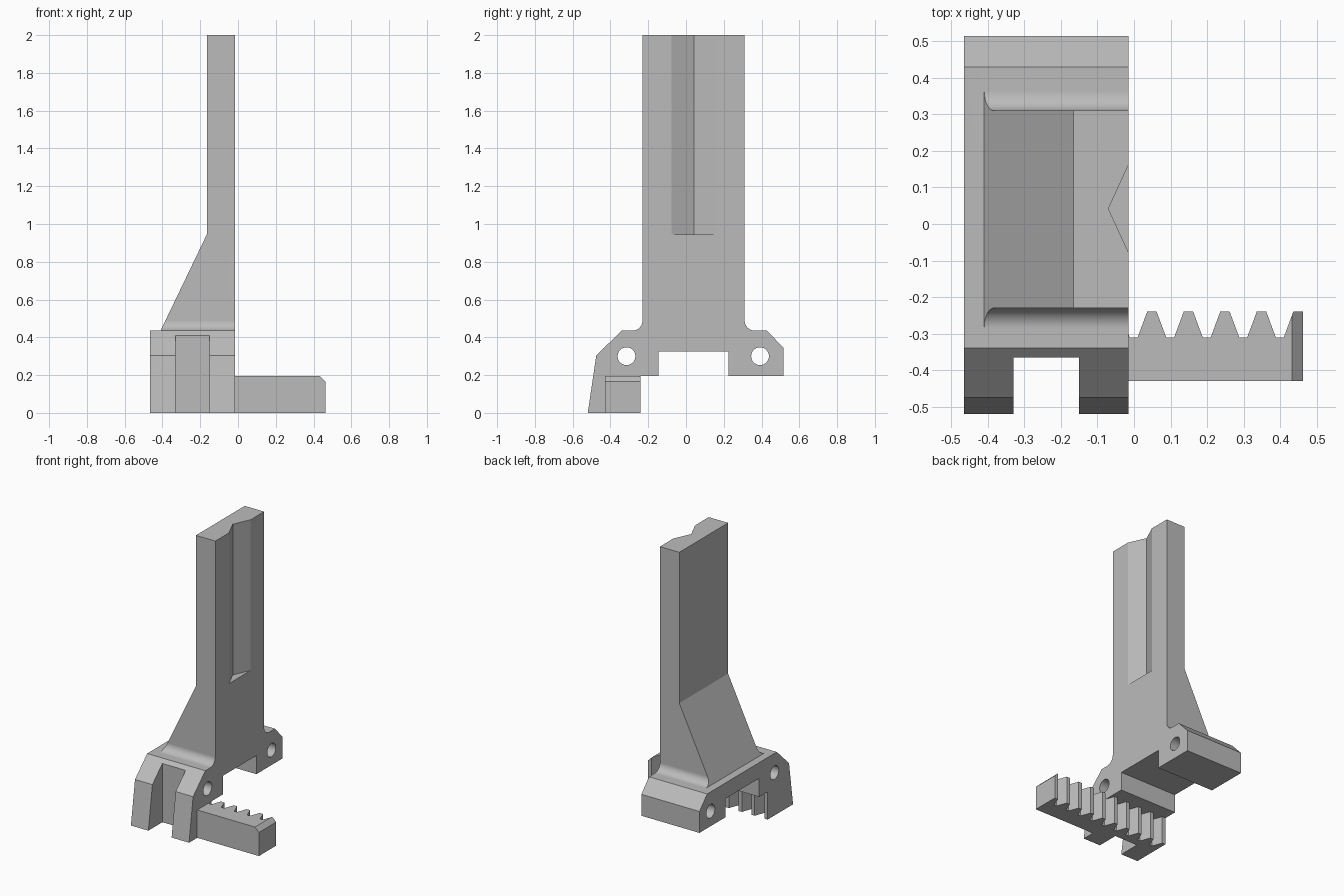
import bpy, bmesh, math
from mathutils import Vector

if "Cube" in bpy.data.objects:
    bpy.data.objects.remove(bpy.data.objects["Cube"], do_unlink=True)

grey = bpy.data.materials.new("plain_grey")
grey.use_nodes = True
grey.diffuse_color = (0.5, 0.5, 0.5, 1)
grey.node_tree.nodes["Principled BSDF"].inputs["Base Color"].default_value = (0.5, 0.5, 0.5, 1)


def prism(name, outline, axis, lo, hi):
    """Extrude a flat outline along an axis (0 = x, 1 = y, 2 = z)."""
    def place(p):
        co = list(p)
        co.insert(axis, lo)
        return co
    bm = bmesh.new()
    face = bm.faces.new([bm.verts.new(place(p)) for p in outline])
    moved = bmesh.ops.extrude_face_region(bm, geom=[face])["geom"]
    shift = Vector((0, 0, 0))
    shift[axis] = hi - lo
    bmesh.ops.translate(bm, vec=shift, verts=[v for v in moved if isinstance(v, bmesh.types.BMVert)])
    bmesh.ops.recalc_face_normals(bm, faces=bm.faces)
    mesh = bpy.data.meshes.new(name)
    bm.to_mesh(mesh)
    bm.free()
    mesh.materials.append(grey)
    obj = bpy.data.objects.new(name, mesh)
    bpy.context.collection.objects.link(obj)
    return obj


def arc(cy, cz, r, start, end, n):
    angles = [math.radians(start + (end - start) * i / n) for i in range(n + 1)]
    return [(cy + r * math.cos(a), cz + r * math.sin(a)) for a in angles]


def cut(obj, cutter):
    mod = obj.modifiers.new("cut", "BOOLEAN")
    mod.operation = "DIFFERENCE"
    mod.solver = "EXACT"
    mod.object = cutter
    bpy.context.view_layer.objects.active = obj
    bpy.ops.object.modifier_apply(modifier=mod.name)
    bpy.data.objects.remove(cutter, do_unlink=True)


BACK, FACE = -0.465, -0.015      # x range of the bracket
SHELF, FILLET = 0.435, 0.055
FOOT_REAR = -0.34

# Bracket: side silhouette of the feet, base and upright
side = [(FOOT_REAR, 0), (-0.52, 0), (-0.475, 0.305), (-0.34, SHELF)]
side += arc(-0.23 - FILLET, SHELF + FILLET, FILLET, -90, 0, 10)
side += [(-0.23, 2), (0.31, 2)]
side += arc(0.31 + FILLET, SHELF + FILLET, FILLET, 180, 270, 10)
side += [(0.43, SHELF), (0.515, 0.345), (0.515, 0.195), (0.225, 0.195), (0.225, 0.325),
         (-0.145, 0.325), (-0.145, 0.195), (FOOT_REAR, 0.195)]
bracket = prism("bracket", side, 0, BACK, FACE)

# Sloped brace and thin upright behind
cut(bracket, prism("brace_cutter", [(-0.165, 2.1), (-0.165, 0.945), (-0.41, SHELF),
                                    (-0.6, SHELF), (-0.6, 2.1)], 1, -0.7, 0.7))
# Slot between the front feet
cut(bracket, prism("slot_cutter", [(-0.33, -0.7), (-0.15, -0.7), (-0.15, -0.365),
                                   (-0.33, -0.365)], 2, -0.1, 0.6))
# V groove in the upright
cut(bracket, prism("groove_cutter", [(-0.07, 0.042), (0.04, -0.198), (0.04, 0.282)], 2, 0.945, 2.1))
# Bolt holes
for y in (-0.315, 0.392):
    cut(bracket, prism("hole_cutter", arc(y, 0.3, 0.047, 0, 348.75, 31), 0, -0.6, 0.1))

# Toothed rack
TIP, ROOT, END = -0.24, -0.31, 0.463
rack_outline = [(BACK, FOOT_REAR), (BACK, ROOT)]
for k in range(-5, 5):
    centre = 0.049 + 0.1 * k
    for dx, y in ((-0.039, ROOT), (-0.013, TIP), (0.013, TIP), (0.039, ROOT)):
        if BACK < centre + dx < END:
            rack_outline.append((centre + dx, y))
rack_outline.remove((BACK, ROOT))
rack_outline += [(END, TIP), (END, -0.43), (FACE, -0.43), (FACE, FOOT_REAR)]
rack = prism("toothed_rack", rack_outline, 2, 0, 0.195)
# Bevelled end of the rack
cut(rack, prism("end_cutter", [(0.423, 0.205), (0.473, 0.155), (0.5, 0.25)], 1, -0.6, 0))

# Smooth the fillets and holes, keep the flats flat
for obj in (bracket, rack):
    bpy.ops.object.select_all(action="DESELECT")
    obj.select_set(True)
    bpy.context.view_layer.objects.active = obj
    bpy.ops.object.shade_smooth_by_angle(angle=math.radians(20))
    weighted = obj.modifiers.new("flat_faces", "WEIGHTED_NORMAL")
    weighted.keep_sharp = True
